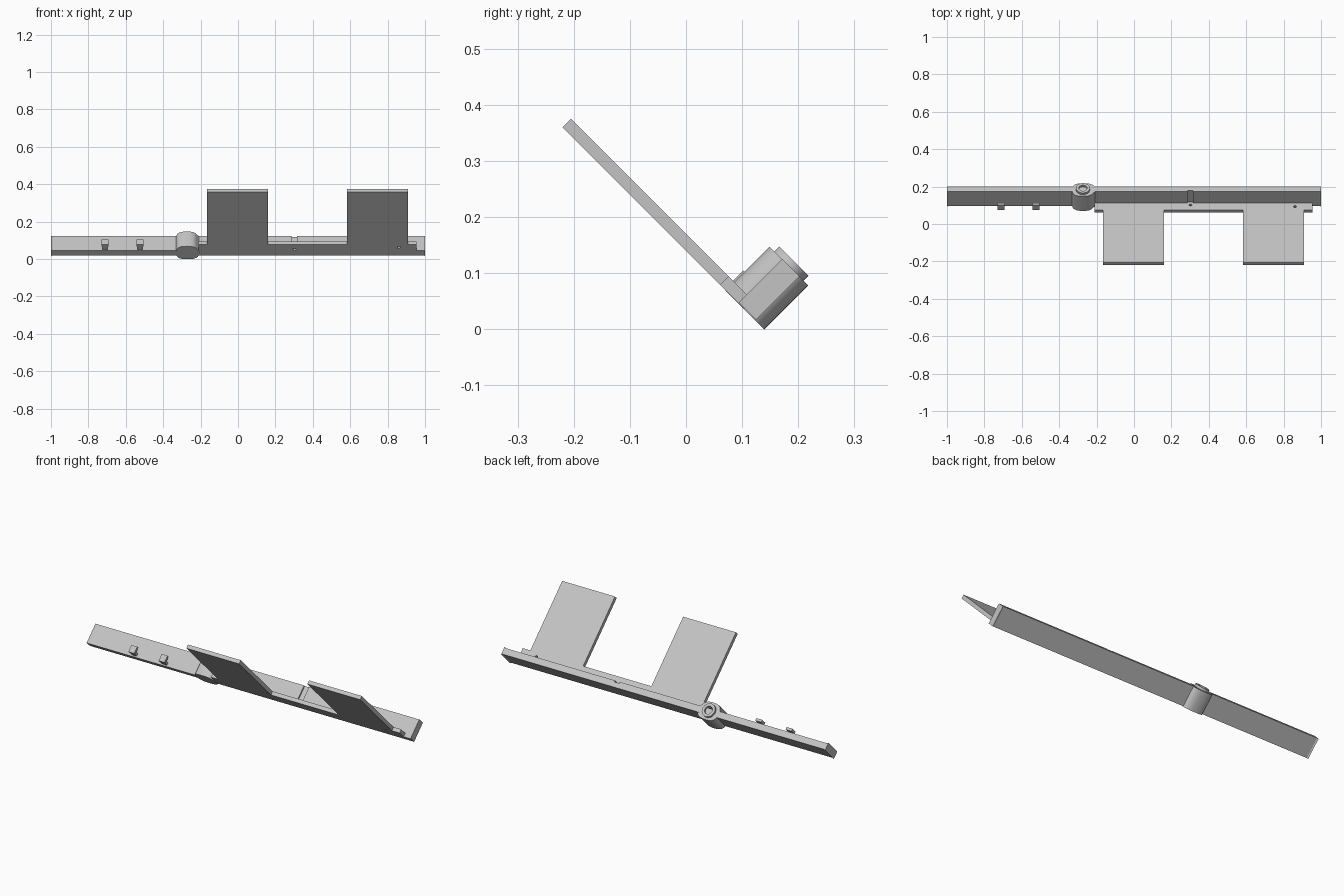
import bpy, bmesh, math
from mathutils import Matrix

if "Cube" in bpy.data.objects:
    bpy.data.objects.remove(bpy.data.objects["Cube"])

grey = bpy.data.materials.new("plain grey")
grey.use_nodes = True
grey.diffuse_color = (0.55, 0.55, 0.55, 1)
grey.node_tree.nodes["Principled BSDF"].inputs["Base Color"].default_value = (0.55, 0.55, 0.55, 1)

# Everything is built upright (x, depth, height), then leaned 45 degrees about x
LEAN = Matrix.Rotation(math.radians(45), 4, 'X')


def finish(name, bm, smooth=False):
    bmesh.ops.recalc_face_normals(bm, faces=bm.faces)
    bm.transform(LEAN)
    mesh = bpy.data.meshes.new(name)
    bm.to_mesh(mesh)
    bm.free()
    mesh.materials.append(grey)
    obj = bpy.data.objects.new(name, mesh)
    bpy.context.collection.objects.link(obj)
    if smooth:
        bpy.ops.object.select_all(action='DESELECT')
        obj.select_set(True)
        bpy.context.view_layer.objects.active = obj
        bpy.ops.object.shade_smooth_by_angle(angle=math.radians(35))
    return obj


def extrude(name, outline, near, far, smooth=False):
    """Extrude an (x, height) outline through the depth."""
    bm = bmesh.new()
    face = bm.faces.new([bm.verts.new((x, near, h)) for x, h in outline])
    side = bmesh.ops.extrude_face_region(bm, geom=[face])["geom"]
    verts = [v for v in side if isinstance(v, bmesh.types.BMVert)]
    bmesh.ops.translate(bm, verts=verts, vec=(0, far - near, 0))
    return finish(name, bm, smooth)


def rect(x0, x1, h0, h1):
    return [(x0, h0), (x1, h0), (x1, h1), (x0, h1)]


def circle(x, h, r, n=24):
    return [(x + r * math.cos(t * math.tau / n), h + r * math.sin(t * math.tau / n))
            for t in range(n)]


def drill(obj, cutter):
    cutter.hide_render = True
    cutter.hide_viewport = False
    cutter.display_type = 'WIRE'
    mod = obj.modifiers.new("drill", 'BOOLEAN')
    mod.operation = 'DIFFERENCE'
    mod.solver = 'EXACT'
    mod.object = cutter
    bpy.ops.object.select_all(action='DESELECT')
    bpy.context.view_layer.objects.active = obj
    obj.select_set(True)
    bpy.ops.object.modifier_apply(modifier=mod.name)
    bpy.data.objects.remove(cutter)


# Long rail with small flared ends and a shallow cross groove
LOW, TOP, LIP = -0.072, -0.037, 0.004
rail = [(-1, LOW - LIP), (-0.993, LOW), (0.993, LOW), (1, LOW - LIP),
        (1, TOP + LIP), (0.993, TOP), (0.316, TOP), (0.316, TOP - 0.008),
        (0.286, TOP - 0.008), (0.286, TOP), (-0.993, TOP), (-1, TOP + LIP)]
extrude("rail", rail, 0.1, 0.21)

# Mounting strip with two tall plates in one piece
STRIP, TALL = 0.013, 0.41
flange = [(-0.21, TOP - 0.01), (0.955, TOP - 0.01), (0.955, STRIP)]
for x0, x1 in ((0.582, 0.908), (-0.165, 0.161)):
    flange += [(x1, STRIP), (x1, TALL), (x0, TALL), (x0, STRIP)]
flange.append((-0.21, STRIP))
plates = extrude("mounting_plates", flange, 0.099, 0.12)
for x, h in ((0.302, -0.025), (0.86, -0.012)):
    drill(plates, extrude("hole_cutter", circle(x, h, 0.008, 16), 0.08, 0.14))

# Hinge knuckle: rounded body wrapping the rail, wider low on the right
MID = -0.05
body = []
for x, h in circle(0, 0, 1, 32):
    reach = 0.066 if x > 0 and h < 0.3 else 0.058
    body.append((-0.273 + reach * math.copysign(abs(x) ** 0.75, x),
                 MID + 0.049 * math.copysign(abs(h) ** 0.75, h)))
knuckle = extrude("hinge_knuckle", body, 0.098, 0.209, True)
drill(knuckle, extrude("bore_cutter", circle(-0.273, MID, 0.022), 0.185, 0.25))

# Raised collar around the bore
collar = extrude("hinge_collar", circle(-0.273, MID, 0.037, 32), 0.205, 0.222, True)
drill(collar, extrude("collar_cutter", circle(-0.273, MID, 0.022), 0.15, 0.25))

# Two small hooks on the free arm: post with an overhanging cap
for i, x in enumerate((-0.711, -0.524), 1):
    extrude(f"hook_post_{i}", rect(x - 0.014, x + 0.014, TOP - 0.005, -0.008), 0.107, 0.122)
    extrude(f"hook_cap_{i}", rect(x - 0.018, x + 0.018, -0.012, 0.002), 0.107, 0.146)
